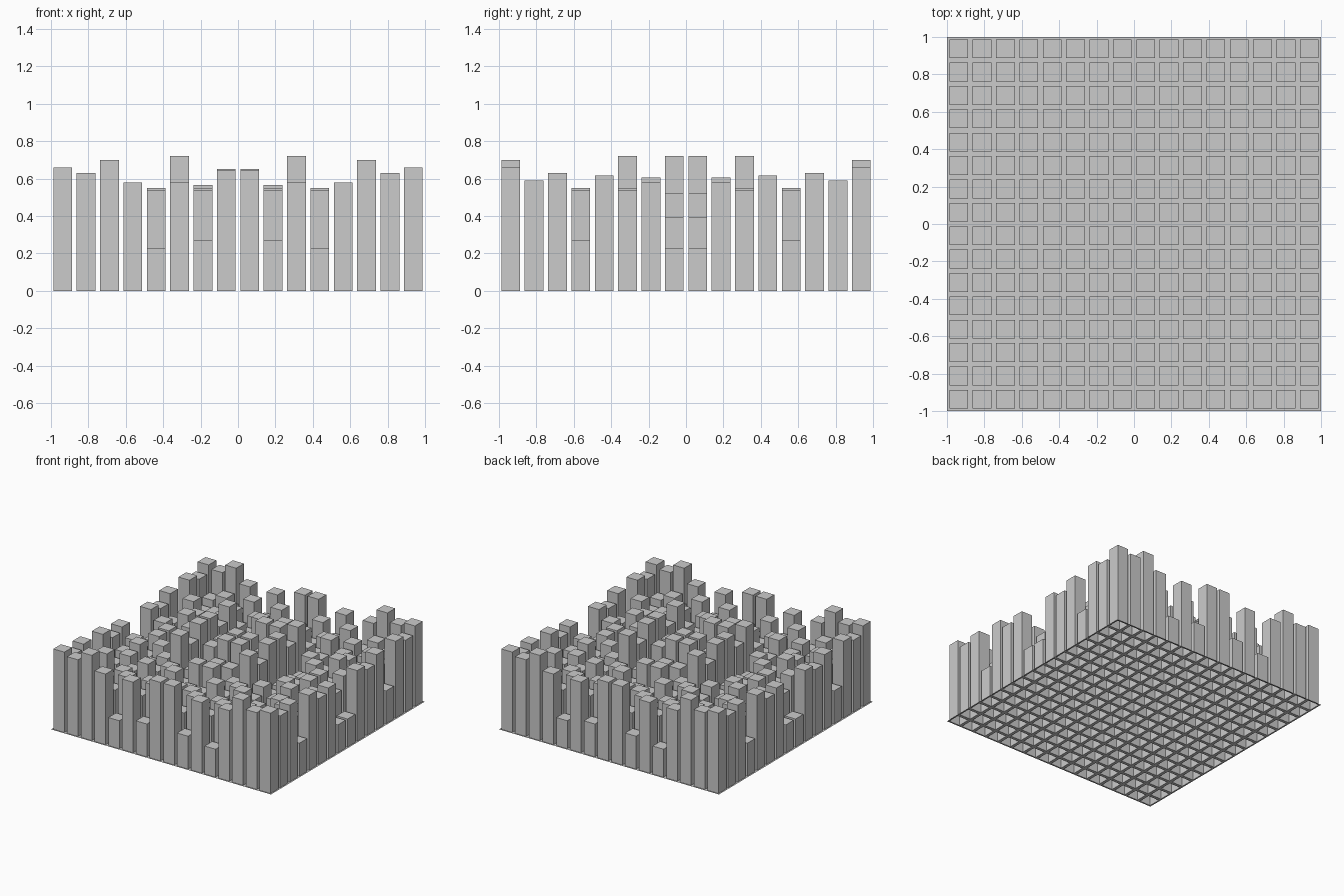
import bpy, bmesh

if "Cube" in bpy.data.objects:
    bpy.data.objects.remove(bpy.data.objects["Cube"])

N = 16
# Block heights for one quadrant: rows run front edge to middle, columns left edge to middle
HEIGHTS = [
    [.66, .63, .70, .58, .23, .58, .27, .645],
    [.59, .45, .50, .40, .535, .42, .535, .38],
    [.63, .40, .42, .50, .36, .48, .40, .50],
    [.27, .535, .38, .46, .55, .40, .55, .44],
    [.615, .40, .50, .36, .44, .50, .40, .60],
    [.54, .45, .55, .42, .50, .72, .46, .40],
    [.58, .50, .40, .52, .38, .605, .42, .50],
    [.23, .395, .52, .45, .40, .72, .565, .65],
]


def mirrored_index(c):
    i = int((c + 1) * N / 2)
    return min(i, N - 1 - i)


# Base sheet, split into cells with narrow channels between them
bm = bmesh.new()
bmesh.ops.create_grid(bm, x_segments=N, y_segments=N, size=1)
cells = list(bm.faces)
bmesh.ops.inset_individual(bm, faces=cells, thickness=0.0125, use_even_offset=True)

# Raise each cell into a hollow block, open underneath
tops = bmesh.ops.extrude_discrete_faces(bm, faces=cells)["faces"]
for top in tops:
    c = top.calc_center_median()
    height = HEIGHTS[mirrored_index(c.y)][mirrored_index(c.x)]
    for v in top.verts:
        v.co.z = height

mesh = bpy.data.meshes.new("skyline_diffuser_panel")
bm.to_mesh(mesh)
bm.free()
panel = bpy.data.objects.new("skyline_diffuser_panel", mesh)
bpy.context.collection.objects.link(panel)
